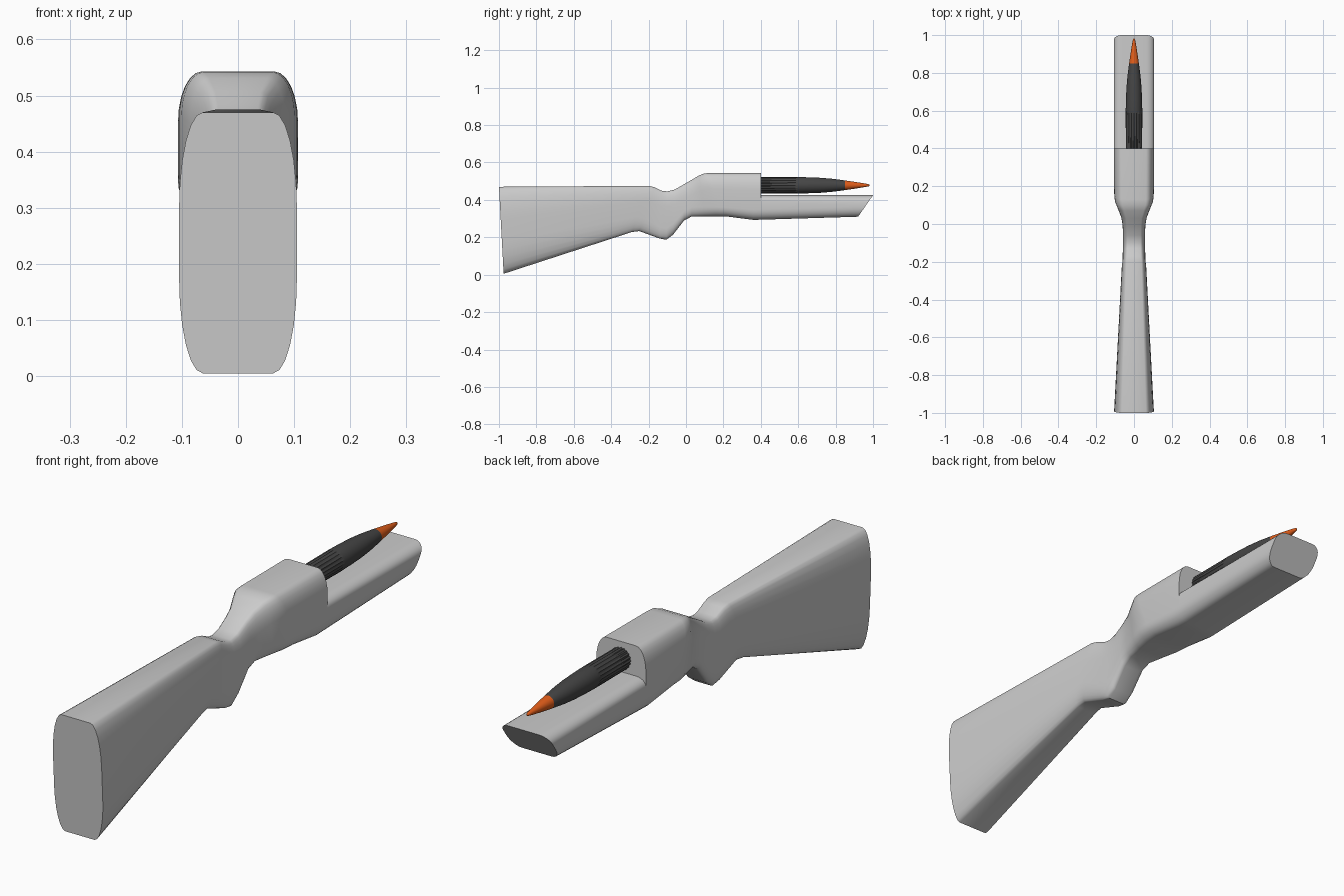
import bpy, bmesh
from math import sin, cos, pi

if "Cube" in bpy.data.objects:
    bpy.data.objects.remove(bpy.data.objects["Cube"])


def finish(name, bm, angle, color=None):
    bmesh.ops.remove_doubles(bm, verts=bm.verts, dist=1e-5)
    bmesh.ops.recalc_face_normals(bm, faces=bm.faces)
    me = bpy.data.meshes.new(name)
    bm.to_mesh(me)
    bm.free()
    ob = bpy.data.objects.new(name, me)
    bpy.context.collection.objects.link(ob)
    if color:
        mat = bpy.data.materials.new(name + "_colour")
        mat.diffuse_color = (*color, 1)
        mat.use_nodes = True
        mat.node_tree.nodes["Principled BSDF"].inputs["Base Color"].default_value = mat.diffuse_color
        me.materials.append(mat)
    bpy.ops.object.select_all(action='DESELECT')
    ob.select_set(True)
    bpy.context.view_layer.objects.active = ob
    bpy.ops.object.shade_smooth_by_angle(angle=angle)
    return ob


def loft(name, rings, angle, color=None):
    bm = bmesh.new()
    loops = [[bm.verts.new(p) for p in ring] for ring in rings]
    n = len(loops[0])
    for a, b in zip(loops, loops[1:]):
        for i in range(n):
            j = (i + 1) % n
            bm.faces.new((a[i], a[j], b[j], b[i]))
    bm.faces.new(loops[0])
    bm.faces.new(loops[-1])
    return finish(name, bm, angle, color)


def stock_ring(yt, zt, yb, zb, w, rt, rb, steps=6):
    """Slanted rounded section: flat top and bottom, elliptical corners."""
    h, rx = zt - zb, w * 0.4
    half = []
    for k in range(steps + 1):
        a = pi / 2 * k / steps
        half.append((w - rx + rx * sin(a), zt - rt * (1 - cos(a))))
    for k in range(steps + 1):
        a = pi / 2 * k / steps
        half.append((w - rx + rx * cos(a), zb + rb * (1 - sin(a))))
    pts = half + [(-x, z) for x, z in reversed(half)]
    return [(x, yb + (yt - yb) * (z - zb) / h, z) for x, z in pts]


# stock, grip, receiver and fore-end as one body
# top y, top z, bottom y, bottom z, half width, top and bottom corner heights
sections = [
    (-1.00, .470, -.975, .005, .105, .17, .17),
    (-.20, .475, -.29, .228, .065, .09, .08),
    (-.17, .468, -.25, .233, .061, .08, .07),
    (-.13, .449, -.14, .193, .059, .08, .06),
    (-.10, .445, -.105, .187, .058, .08, .06),
    (-.06, .455, -.07, .213, .058, .08, .06),
    (-.01, .484, -.01, .290, .060, .08, .05),
    (.03, .507, .03, .311, .066, .08, .05),
    (.07, .531, .10, .312, .085, .08, .05),
    (.10, .542, .16, .312, .101, .08, .05),
    (.13, .543, .22, .311, .105, .085, .05),
    (.36, .543, .36, .293, .107, .09, .055),
    (.40, .543, .40, .294, .107, .09, .055),
    (.40, .425, .40, .294, .107, .03, .055),
    (1.00, .425, .92, .310, .107, .035, .055),
]
loft("rifle_stock", [stock_ring(*s) for s in sections], 0.6)


# dart with a fluted rear and a coloured point
SIDES = 40


def dart_ring(y, r, flute=0.0):
    out = []
    for i in range(SIDES):
        a = 2 * pi * i / SIDES
        q = r - (flute if i % 2 else 0)
        out.append((q * cos(a), y, .478 + q * sin(a)))
    return out


body = [(.36, .043, .004), (.58, .044, .004), (.60, .044, 0), (.66, .0425, 0),
        (.72, .040, 0), (.78, .035, 0), (.85, .026, 0)]
loft("dart_body", [dart_ring(*p) for p in body], 0.5, (.06, .06, .06))
tip = [(.85, .026), (.92, .0155), (.965, .008), (.978, .005), (.982, .001)]
loft("dart_tip", [dart_ring(*p) for p in tip], 0.7, (.75, .11, .01))
